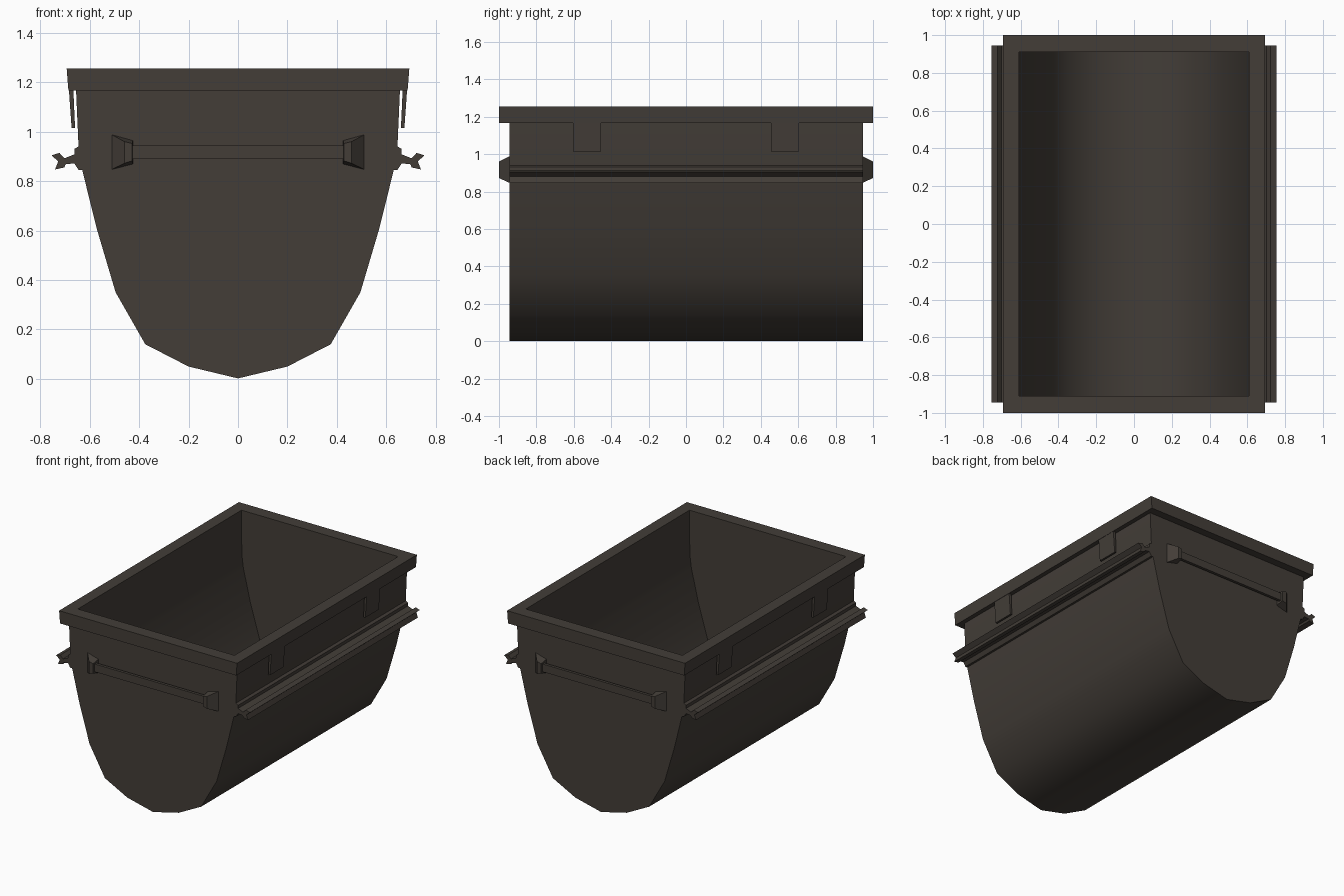
import bpy, bmesh, math

if "Cube" in bpy.data.objects:
    bpy.data.objects.remove(bpy.data.objects["Cube"])

mat = bpy.data.materials.new("dark brown grey metal")
mat.diffuse_color = (0.056, 0.047, 0.039, 1)
mat.use_nodes = True
mat.node_tree.nodes["Principled BSDF"].inputs["Base Color"].default_value = mat.diffuse_color


def finish(name, bm, smooth=False):
    bmesh.ops.recalc_face_normals(bm, faces=bm.faces)
    me = bpy.data.meshes.new(name)
    bm.to_mesh(me)
    bm.free()
    me.materials.append(mat)
    ob = bpy.data.objects.new(name, me)
    bpy.context.collection.objects.link(ob)
    if smooth:
        bpy.ops.object.select_all(action='DESELECT')
        ob.select_set(True)
        bpy.context.view_layer.objects.active = ob
        bpy.ops.object.shade_smooth_by_angle(angle=math.radians(50))
    return ob


def prism(bm, pts, y, closed=True):
    """Extrude an xz profile from -y to y; an open one leaves its last side off."""
    a = [bm.verts.new((x, -y, z)) for x, z in pts]
    b = [bm.verts.new((x, y, z)) for x, z in pts]
    n = len(pts)
    for i in range(n if closed else n - 1):
        j = (i + 1) % n
        bm.faces.new((a[i], a[j], b[j], b[i]))
    bm.faces.new(a)
    bm.faces.new(b)
    return [a[0], a[-1], b[-1], b[0]]


def loft(bm, loops, cap=True):
    """Join loops of four corners; cap the ends or close into a ring."""
    vs = [[bm.verts.new(p) for p in lp] for lp in loops]
    m = len(vs)
    for k in range(m - 1 if cap else m):
        p, q = vs[k], vs[(k + 1) % m]
        for i in range(4):
            j = (i + 1) % 4
            bm.faces.new((p[i], p[j], q[j], q[i]))
    if cap:
        bm.faces.new(vs[0])
        bm.faces.new(vs[-1])


def rect(x, y, z):
    return [(-x, -y, z), (x, -y, z), (x, y, z), (-x, y, z)]


def box(bm, x0, x1, y0, y1, z0, z1):
    loft(bm, [[(x0, y0, z), (x1, y0, z), (x1, y1, z), (x0, y1, z)] for z in (z0, z1)])


def mirrored(half):
    return half + [(-x, z) for x, z in reversed(half[:-1])]


# hollow round-bottomed tub
outer = [(.655, 1.168), (.645, .94), (.63, .845), (.572, .61), (.495, .35),
         (.375, .14), (.2, .05), (0, .002)]
inner = [(.61, 1.168), (.607, .94), (.595, .85), (.54, .62), (.465, .37),
         (.352, .17), (.188, .083), (0, .037)]
bm = bmesh.new()
o = prism(bm, mirrored(outer), .945, False)
n = prism(bm, mirrored(inner), .91, False)
for i in range(4):
    j = (i + 1) % 4
    bm.faces.new((o[i], o[j], n[j], n[i]))
finish("tub", bm, True)

# rim frame around the opening
bm = bmesh.new()
loft(bm, [rect(.693, 1, 1.255), rect(.686, 1, 1.167),
          rect(.61, .91, 1.167), rect(.61, .91, 1.255)], cap=False)
finish("rim", bm)

# forked side rails
rail = [(.62, .955), (.645, .94), (.662, .93), (.662, .908), (.702, .892), (.722, .914),
        (.755, .904), (.727, .88), (.74, .847), (.703, .855), (.697, .868),
        (.662, .872), (.645, .845), (.61, .845)]
for side, s in (("right", 1), ("left", -1)):
    bm = bmesh.new()
    prism(bm, [(s * x, z) for x, z in rail], .945)
    finish(side + "_rail", bm)

    # hanging tabs below the rim
    bm = bmesh.new()
    for c in (-.53, .53):
        loft(bm, [[(s * x0, c - .075, z), (s * x1, c - .075, z),
                   (s * x1, c + .075, z), (s * x0, c + .075, z)]
                  for x0, x1, z in ((.659, .673, 1.015), (.666, .684, 1.17))])
    finish(side + "_tabs", bm)

# end handles: bar between two flared brackets
for end, e in (("front", -1), ("back", 1)):
    bm = bmesh.new()
    box(bm, -.44, .44, *sorted((e * .965, e * .985)), .89, .945)
    finish(end + "_handle_bar", bm)
    bm = bmesh.new()
    for s in (-1, 1):
        loft(bm, [[(s * x0, e * y, za), (s * x1, e * y, zb),
                   (s * x1, e * y, zc), (s * x0, e * y, zd)]
                  for y, x0, x1, za, zb, zc, zd in (
                      (.94, .425, .515, .868, .845, .99, .965),
                      (1.0, .428, .46, .882, .872, .96, .952))])
    finish(end + "_handle_brackets", bm)
